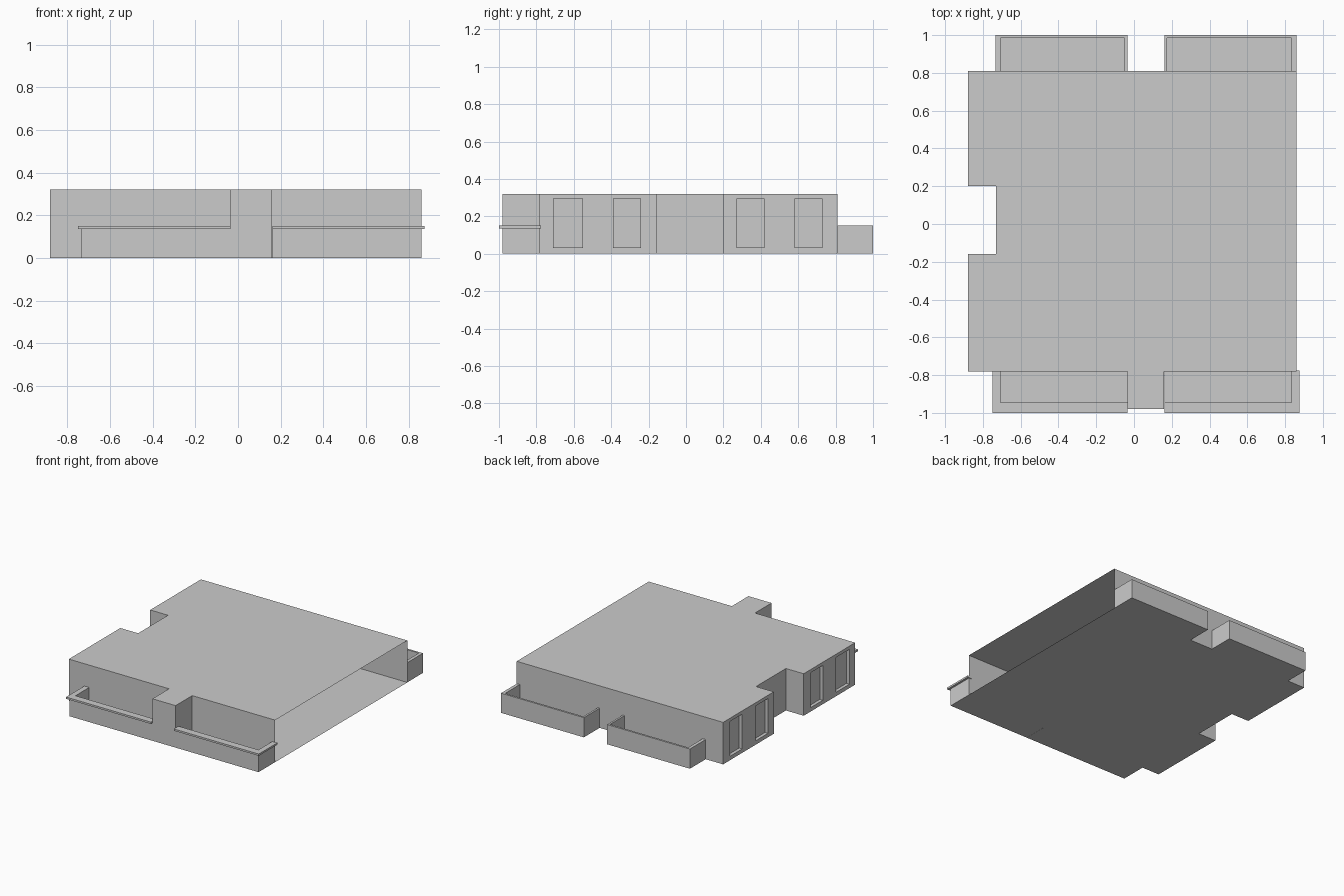
import bpy, bmesh
from mathutils import Vector

if "Cube" in bpy.data.objects:
    bpy.data.objects.remove(bpy.data.objects["Cube"])

H = 0.32        # storey height
RAIL = 0.15     # parapet height
CX = 0.063      # balcony symmetry axis


def finish(bm, name):
    me = bpy.data.meshes.new(name)
    bm.to_mesh(me)
    bm.free()
    ob = bpy.data.objects.new(name, me)
    bpy.context.collection.objects.link(ob)
    return ob


def prism_bm(pts, z0, z1):
    bm = bmesh.new()
    base = bm.faces.new([bm.verts.new((x, y, z0)) for x, y in pts])
    if z1 > z0:
        geom = bmesh.ops.extrude_face_region(bm, geom=[base], use_keep_orig=True)["geom"]
        vs = [v for v in geom if isinstance(v, bmesh.types.BMVert)]
        bmesh.ops.translate(bm, verts=vs, vec=(0, 0, z1 - z0))
        bmesh.ops.recalc_face_normals(bm, faces=bm.faces)
    return bm


# storey shell: plan outline raised to full height
outline = [(0.86, -0.78), (0.86, 0.81), (-0.88, 0.81), (-0.88, 0.2),
           (-0.73, 0.2), (-0.73, -0.16), (-0.88, -0.16), (-0.88, -0.78),
           (-0.035, -0.78), (-0.035, -0.98), (0.16, -0.98), (0.16, -0.78)]
bm = prism_bm(outline, 0, H)

# recessed windows in the left wall
windows = [(-0.71, -0.55), (-0.39, -0.24), (0.27, 0.42), (0.58, 0.73)]
WZ = (0.03, 0.295)


def left_faces():
    return [f for f in bm.faces if all(v.co.x < -0.879 for v in f.verts)]


cuts = [((0, y, 0), (0, 1, 0)) for w in windows for y in w]
cuts += [((0, 0, z), (0, 0, 1)) for z in WZ]
for co, no in cuts:
    fs = left_faces()
    geom = list({g for f in fs for g in (*f.verts, *f.edges)}) + fs
    bmesh.ops.bisect_plane(bm, geom=geom, plane_co=co, plane_no=no, dist=1e-5)
panes = []
for f in left_faces():
    c = f.calc_center_median()
    if WZ[0] < c.z < WZ[1] and any(a < c.y < b for a, b in windows):
        panes.append(f)
new = bmesh.ops.extrude_discrete_faces(bm, faces=panes)["faces"]
bmesh.ops.translate(bm, verts=list({v for f in new for v in f.verts}), vec=(0.025, 0, 0))

# right side is left open to the interior
open_side = [f for f in bm.faces if all(v.co.x > 0.859 for v in f.verts)]
bmesh.ops.delete(bm, geom=open_side, context='FACES')
finish(bm, "storey_shell")


# balconies, described for the right half and mirrored about CX
def part(name, s, pts, z0, z1):
    pts = [(CX + s * u, y) for u, y in pts]
    if s < 0:
        pts.reverse()
    finish(prism_bm(pts, z0, z1), name)


for s, side in ((1, "right"), (-1, "left")):
    # back balcony: parapet on three sides
    part("back_parapet_" + side, s,
         [(0.098, 0.81), (0.113, 0.81), (0.113, 0.985), (0.771, 0.985),
          (0.771, 0.81), (0.796, 0.81), (0.796, 1.0), (0.098, 1.0)], 0, RAIL)
    part("back_balcony_floor_" + side, s,
         [(0.113, 0.81), (0.771, 0.81), (0.771, 0.985), (0.113, 0.985)], 0, 0)
    # front balcony: L-shaped parapet with overhanging coping
    part("front_parapet_" + side, s,
         [(0.098, -0.98), (0.796, -0.98), (0.796, -0.78), (0.771, -0.78),
          (0.771, -0.945), (0.098, -0.945)], 0, 0.136)
    part("front_coping_" + side, s,
         [(0.098, -1.0), (0.812, -1.0), (0.812, -0.775), (0.771, -0.775),
          (0.771, -0.945), (0.098, -0.945)], 0.136, RAIL)
    part("front_balcony_floor_" + side, s,
         [(0.098, -0.945), (0.771, -0.945), (0.771, -0.78), (0.098, -0.78)], 0, 0)
